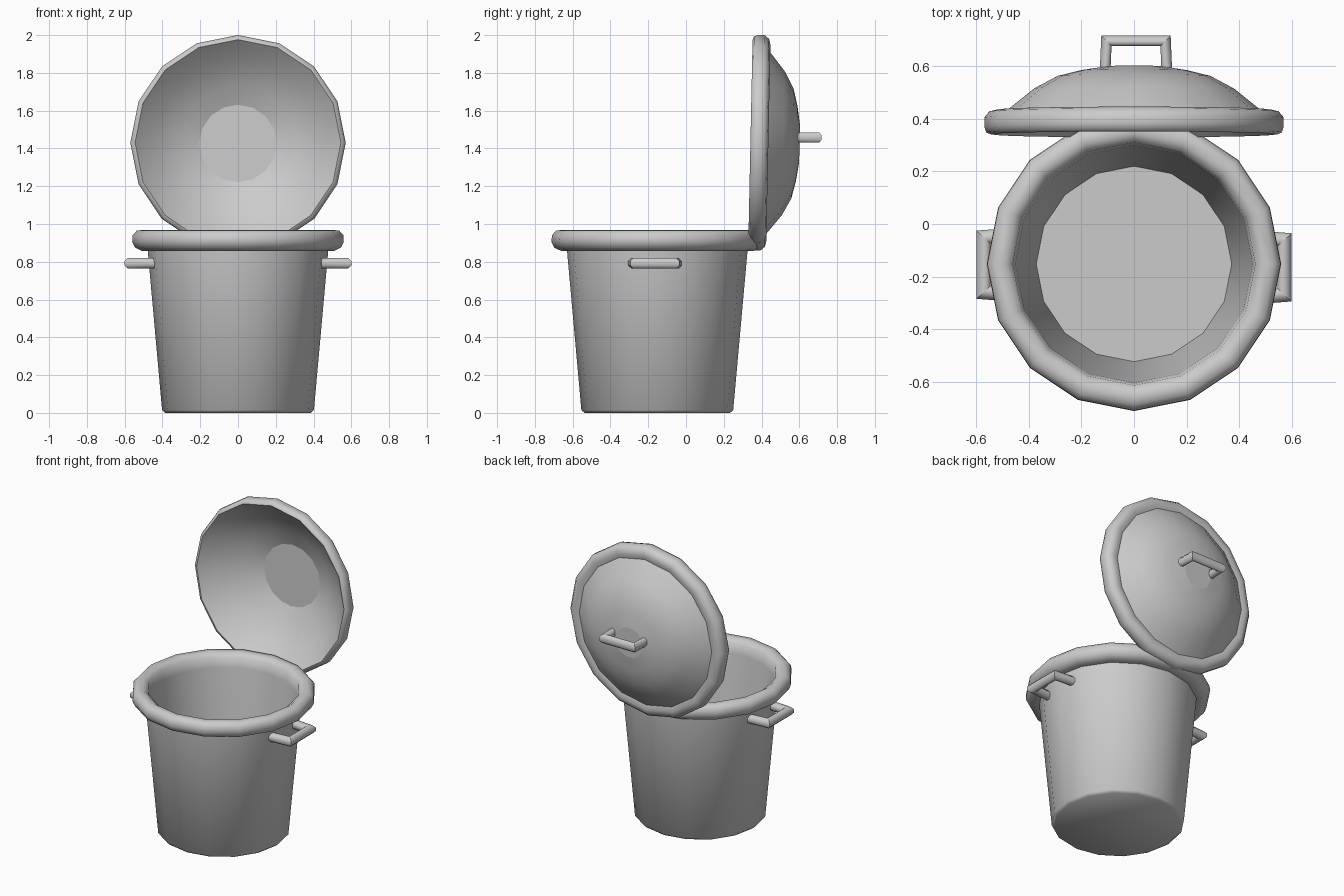
import bpy, bmesh
from math import pi, sin, cos, radians
from mathutils import Vector, Matrix

if "Cube" in bpy.data.objects:
    bpy.data.objects.remove(bpy.data.objects["Cube"])

SIDES = 16
metal = bpy.data.materials.new("grey_metal")
metal.use_nodes = True
GREY = (0.6, 0.6, 0.6, 1)
metal.diffuse_color = GREY
metal.node_tree.nodes["Principled BSDF"].inputs["Base Color"].default_value = GREY


def finish(name, bm, matrix=Matrix()):
    bmesh.ops.recalc_face_normals(bm, faces=bm.faces)
    for f in bm.faces:
        f.smooth = True
    mesh = bpy.data.meshes.new(name)
    bm.to_mesh(mesh)
    bm.free()
    mesh.materials.append(metal)
    obj = bpy.data.objects.new(name, mesh)
    obj.matrix_world = matrix
    bpy.context.collection.objects.link(obj)
    return obj


def skin(bm, rings):
    """Join rings of vertices with quads and cap both ends."""
    n = len(rings[0])
    for a, b in zip(rings, rings[1:]):
        for i in range(n):
            j = (i + 1) % n
            bm.faces.new((a[i], a[j], b[j], b[i]))
    bm.faces.new(rings[0])
    bm.faces.new(rings[-1])


def lathe(name, profile, sharp, matrix):
    """Turn a (radius, height) profile; rings listed in sharp stay crisp."""
    bm = bmesh.new()
    rings = []
    for r, z in profile:
        angles = [2 * pi * i / SIDES for i in range(SIDES)]
        rings.append([bm.verts.new((r * cos(a), r * sin(a), z)) for a in angles])
    skin(bm, rings)
    for k in sharp:
        for i in range(SIDES):
            bm.edges.get((rings[k][i], rings[k][i - 1])).smooth = False
    return finish(name, bm, matrix)


def handle(name, path, thick, tall, matrix):
    """Sweep an oval section along a flat path with mitred corners."""
    bm = bmesh.new()
    pts = [Vector(p) for p in path]
    rings = []
    for i, p in enumerate(pts):
        d_in = (p - pts[max(i - 1, 0)]).normalized()
        d_out = (pts[min(i + 1, len(pts) - 1)] - p).normalized()
        d = (d_in + d_out).normalized()
        side = Vector((-d.y, d.x))
        ref = d_in if i else d_out
        side /= side.dot(Vector((-ref.y, ref.x)))
        ring = []
        for k in range(8):
            a = 2 * pi * (k + 0.5) / 8
            q = p + side * thick * cos(a)
            ring.append(bm.verts.new((q.x, q.y, tall * sin(a))))
        rings.append(ring)
    skin(bm, rings)
    for ring in rings:
        for k in range(8):
            bm.edges.get((ring[k], ring[k - 1])).smooth = False
    return finish(name, bm, matrix)


# Bin: tapered outer wall, rolled rim, inner wall and floor
bin_profile = [(0.385, 0.0), (0.402, 0.015), (0.478, 0.86),
               (0.51, 0.858), (0.545, 0.875), (0.56, 0.905), (0.558, 0.94),
               (0.535, 0.966), (0.495, 0.968), (0.462, 0.945), (0.452, 0.88),
               (0.372, 0.03)]
lathe("bin_body", bin_profile, [2, 11], Matrix.Translation((0, -0.152, 0)))

# Lid: hollow dome with a rolled edge, standing upright behind the bin
lid_profile = [(0.205, 0.185), (0.31, 0.14), (0.44, 0.06), (0.545, -0.045),
               (0.563, -0.037), (0.57, -0.015), (0.57, 0.02), (0.55, 0.043),
               (0.52, 0.05), (0.49, 0.042), (0.38, 0.13), (0.29, 0.178),
               (0.2, 0.2), (0.1, 0.215)]
lathe("lid", lid_profile, [0, 3, 9, 13],
      Matrix.Translation((0, 0.386, 1.43)) @ Matrix.Rotation(radians(-91.2), 4, 'X'))

# Lid handle
handle("lid_handle", [(-0.11, 0.58), (-0.105, 0.697), (0.12, 0.697), (0.125, 0.58)],
       0.022, 0.03, Matrix.Translation((0, 0, 1.458)))

# Carrying handles on both sides of the bin
grip = [(0.44, -0.115), (0.573, -0.105), (0.573, 0.105), (0.44, 0.115)]
for name, turn in (("left_handle", 0), ("right_handle", pi)):
    y = -0.165 if turn == 0 else -0.155
    handle(name, grip, 0.029, 0.03,
           Matrix.Translation((0, y, 0.792)) @ Matrix.Rotation(turn, 4, 'Z'))
